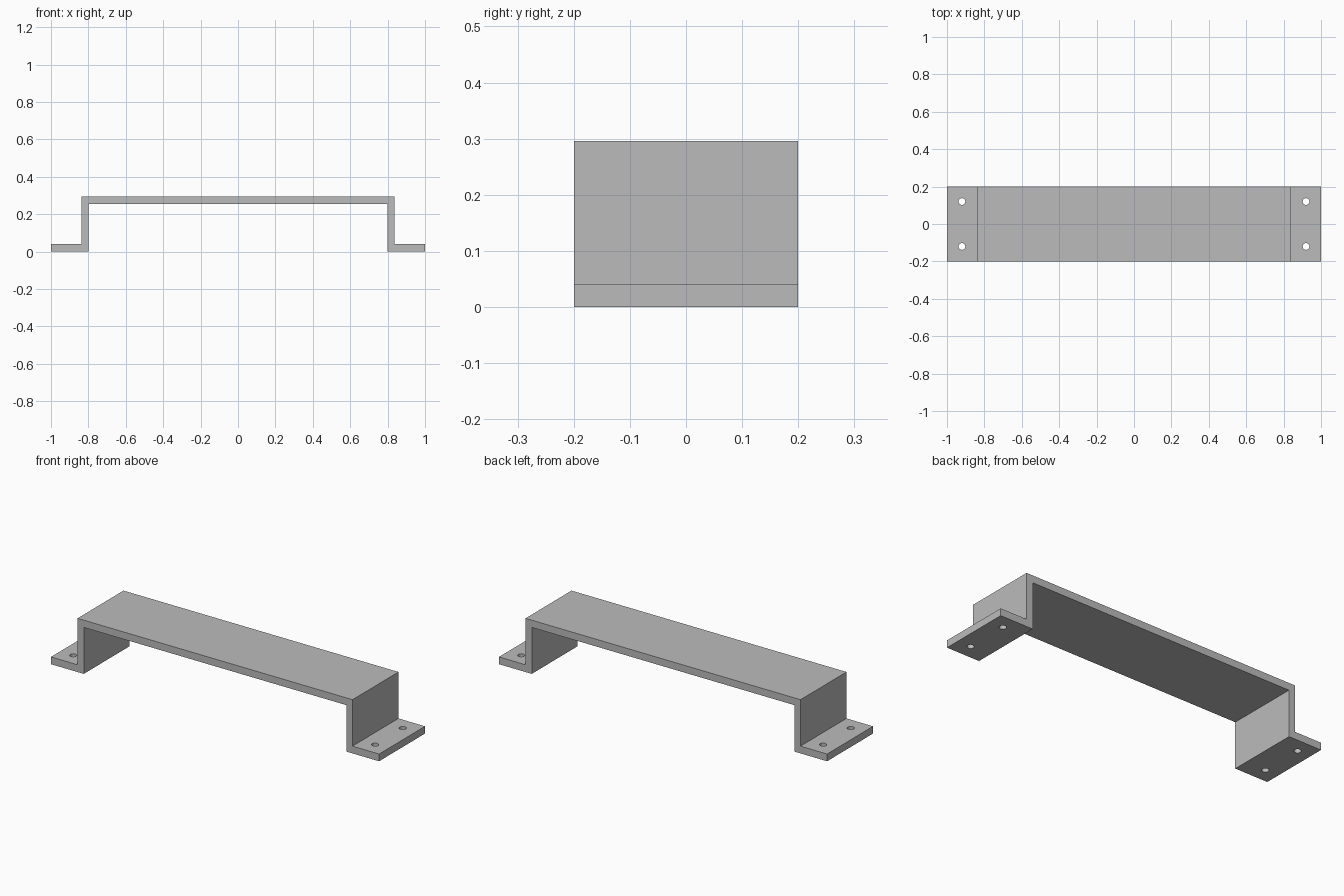
import bpy
import bmesh
from mathutils import Matrix

cube = bpy.data.objects.get("Cube")
if cube:
    bpy.data.objects.remove(cube, do_unlink=True)

HALF_DEPTH = 0.2
HEIGHT = 0.296
THICK = 0.04
INNER = 0.8
OUTER = 0.838
HOLE_X, HOLE_Y, HOLE_R = 0.92, 0.12, 0.018

# Grey metal
grey = bpy.data.materials.new("grey metal")
grey.use_nodes = True
colour = (0.5, 0.5, 0.5, 1)
grey.diffuse_color = colour
grey.node_tree.nodes["Principled BSDF"].inputs["Base Color"].default_value = colour


def make_object(name, bm):
    bmesh.ops.recalc_face_normals(bm, faces=bm.faces)
    mesh = bpy.data.meshes.new(name)
    bm.to_mesh(mesh)
    bm.free()
    mesh.materials.append(grey)
    obj = bpy.data.objects.new(name, mesh)
    bpy.context.collection.objects.link(obj)
    return obj


# Bracket: half of the bent strip profile, mirrored and extruded in depth
half = [(INNER, HEIGHT - THICK), (INNER, 0), (1, 0), (1, THICK),
        (OUTER, THICK), (OUTER, HEIGHT)]
profile = half + [(-x, z) for x, z in reversed(half)]
bm = bmesh.new()
face = bm.faces.new([bm.verts.new((x, -HALF_DEPTH, z)) for x, z in profile])
sweep = bmesh.ops.extrude_face_region(bm, geom=[face], use_keep_orig=True)
verts = [v for v in sweep["geom"] if isinstance(v, bmesh.types.BMVert)]
bmesh.ops.translate(bm, verts=verts, vec=(0, 2 * HALF_DEPTH, 0))
bracket = make_object("mounting_bracket", bm)

# Screw holes: two through each foot
bm = bmesh.new()
for sx in (-1, 1):
    for sy in (-1, 1):
        bmesh.ops.create_cone(
            bm, cap_ends=True, segments=32, radius1=HOLE_R, radius2=HOLE_R,
            depth=4 * THICK,
            matrix=Matrix.Translation((sx * HOLE_X, sy * HOLE_Y, THICK / 2)))
cutter = make_object("screw_hole_cutter", bm)
cutter.hide_render = True
cutter.hide_viewport = True

holes = bracket.modifiers.new("screw holes", 'BOOLEAN')
holes.operation = 'DIFFERENCE'
holes.solver = 'EXACT'
holes.object = cutter

# Smooth hole walls, sharp plate edges
bpy.context.view_layer.update()
bpy.ops.object.select_all(action='DESELECT')
bracket.select_set(True)
bpy.context.view_layer.objects.active = bracket
bpy.ops.object.modifier_apply(modifier=holes.name)
bpy.data.objects.remove(cutter, do_unlink=True)
bpy.ops.object.shade_smooth_by_angle()
